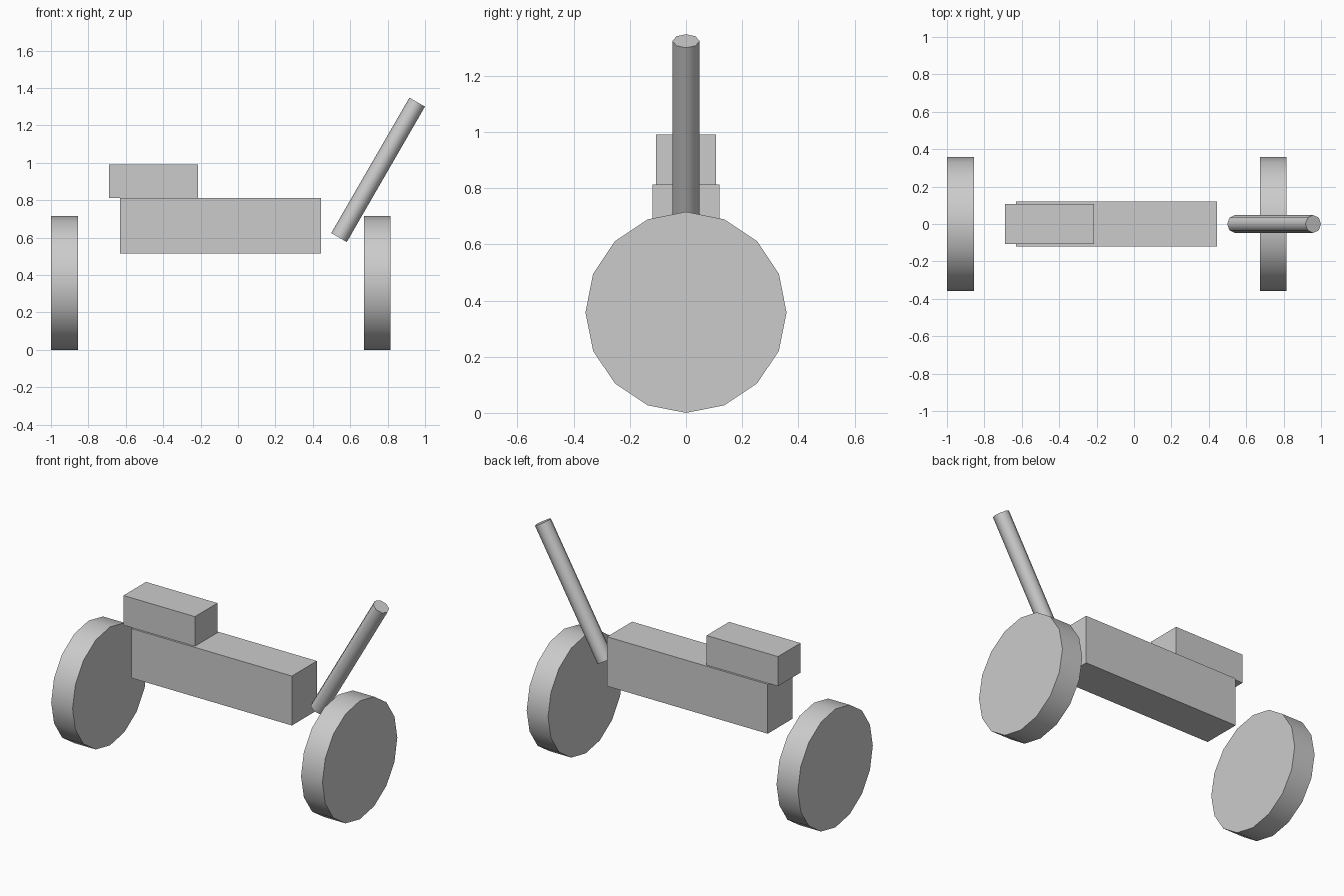
import bpy
from math import radians, pi

if "Cube" in bpy.data.objects:
    bpy.data.objects.remove(bpy.data.objects["Cube"])


def box(name, centre, size):
    bpy.ops.mesh.primitive_cube_add(size=1, location=centre)
    ob = bpy.context.object
    ob.name = name
    ob.scale = size
    bpy.ops.object.transform_apply(location=False, rotation=False, scale=True)
    return ob


def rod(name, centre, radius, length, sides, tilt):
    # tilt leans the cylinder axis from z towards +x
    bpy.ops.mesh.primitive_cylinder_add(vertices=sides, radius=radius, depth=length,
                                        location=centre, rotation=(0, tilt, 0))
    ob = bpy.context.object
    ob.name = name
    bpy.ops.object.shade_smooth_by_angle(angle=radians(60))
    return ob


# Wheels
for name, x in (("rear_wheel", -0.928), ("front_wheel", 0.744)):
    rod(name, (x, 0, 0.358), 0.358, 0.143, 16, pi / 2)

# Body and seat
box("body", (-0.093, 0, 0.663), (1.075, 0.239, 0.299))
box("seat", (-0.452, 0, 0.902), (0.478, 0.215, 0.179))

# Steering column, leaning forward
rod("steering_column", (0.749, 0, 0.962), 0.048, 0.836, 8, radians(30))
